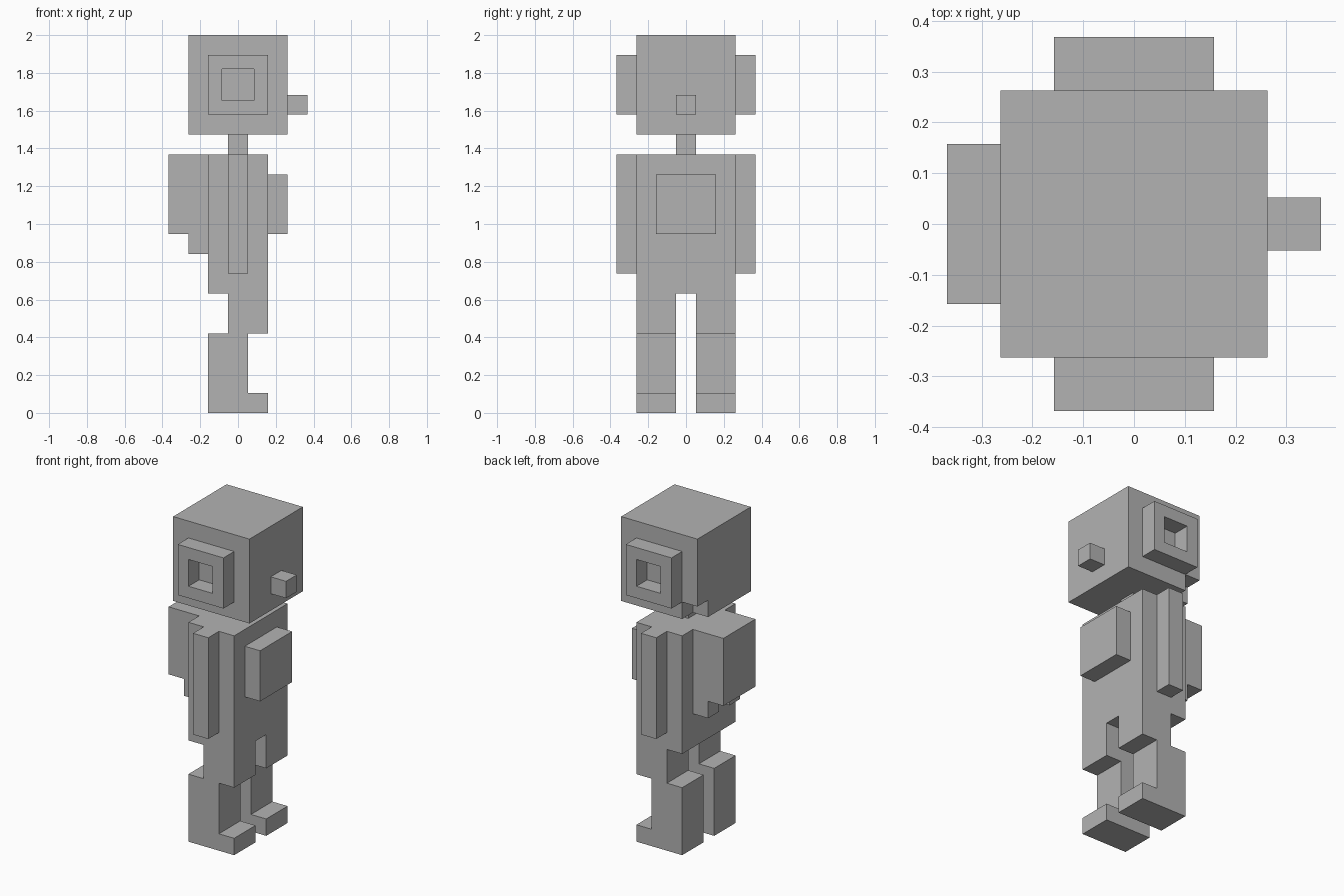
import bpy
import bmesh
from mathutils import Vector

U = 2 / 19  # one block of the figure's grid

cube = bpy.data.objects.get("Cube")
if cube:
    bpy.data.objects.remove(cube, do_unlink=True)

grey = bpy.data.materials.new("plain grey")
grey.use_nodes = True
grey.diffuse_color = (0.45, 0.45, 0.45, 1)
grey.node_tree.nodes["Principled BSDF"].inputs["Base Color"].default_value = grey.diffuse_color


def finish(name, bm):
    """Scale from blocks to units and make the object."""
    bmesh.ops.recalc_face_normals(bm, faces=bm.faces)
    bmesh.ops.scale(bm, vec=(U, U, U), verts=bm.verts)
    mesh = bpy.data.meshes.new(name)
    bm.to_mesh(mesh)
    bm.free()
    mesh.materials.append(grey)
    obj = bpy.data.objects.new(name, mesh)
    bpy.context.collection.objects.link(obj)
    return obj


def box_mesh(x, y, z):
    """Box from (low, high) ranges in blocks."""
    bm = bmesh.new()
    bmesh.ops.create_cube(bm, size=1)
    for v in bm.verts:
        v.co = Vector([r[0] if c < 0 else r[1] for c, r in zip(v.co, (x, y, z))])
    return bm


def box(name, x, y, z):
    return finish(name, box_mesh(x, y, z))


def prism(name, outline, y):
    """Side outline in x and z, extruded along y."""
    bm = bmesh.new()
    face = bm.faces.new([bm.verts.new((px, y[0], pz)) for px, pz in outline])
    new = bmesh.ops.extrude_face_region(bm, geom=[face])["geom"]
    bmesh.ops.translate(bm, vec=(0, y[1] - y[0], 0),
                        verts=[g for g in new if isinstance(g, bmesh.types.BMVert)])
    return finish(name, bm)


def span(side, a, b):
    """Range mirrored to the given side."""
    return tuple(sorted((side * a, side * b)))


# Head with one missing corner block
head = box("head", (-2.5, 2.5), (-2.5, 2.5), (14, 19))
cutter = box("corner_cutter", (-3, -1.5), (1.5, 3), (13.5, 15))
cutter.hide_render = True
cut = head.modifiers.new("corner notch", 'BOOLEAN')
cut.operation = 'DIFFERENCE'
cut.solver = 'EXACT'
cut.object = cutter
bpy.context.view_layer.objects.active = head
bpy.ops.object.modifier_apply(modifier=cut.name)
bpy.data.objects.remove(cutter, do_unlink=True)

box("nose", (2.5, 3.5), (-.5, .5), (15, 16))
box("neck", (-.5, .5), (-.5, .5), (13, 14))

# Trunk, chest plate and backpack
box("torso", (-1.5, 1.5), (-2.5, 2.5), (6, 13))
box("chest_plate", (1.5, 2.5), (-1.5, 1.5), (9, 12))
box("backpack", (-3.5, -1.5), (-1.5, 1.5), (9, 13))

leg_outline = [(-1.5, 0), (1.5, 0), (1.5, 1), (.5, 1), (.5, 4), (1.5, 4),
               (1.5, 6), (-.5, 6), (-.5, 4), (-1.5, 4)]

for side, label in ((-1, "front"), (1, "back")):
    # Ear: block with a square hole down to the head
    bm = box_mesh((-1.5, 1.5), span(side, 2.5, 3.5), (15, 18))
    bm.faces.ensure_lookup_table()
    by_depth = sorted(bm.faces, key=lambda f: side * f.calc_center_median().y)
    inner, outer = by_depth[0], by_depth[-1]
    bmesh.ops.inset_region(bm, faces=[outer], thickness=1)
    hole = bmesh.ops.extrude_discrete_faces(bm, faces=[outer])["faces"]
    bmesh.ops.translate(bm, vec=(0, -side, 0), verts=hole[0].verts)
    bmesh.ops.delete(bm, geom=[inner, hole[0]], context='FACES')
    finish(label + "_ear", bm)

    # Arm, leg and backpack nozzle
    box(label + "_arm", (-.5, .5), span(side, 2.5, 3.5), (7, 13))
    prism(label + "_leg", leg_outline, span(side, .5, 2.5))
    box(label + "_backpack_nozzle", (-2.5, -1.5), span(side, .5, 1.5), (8, 9))
